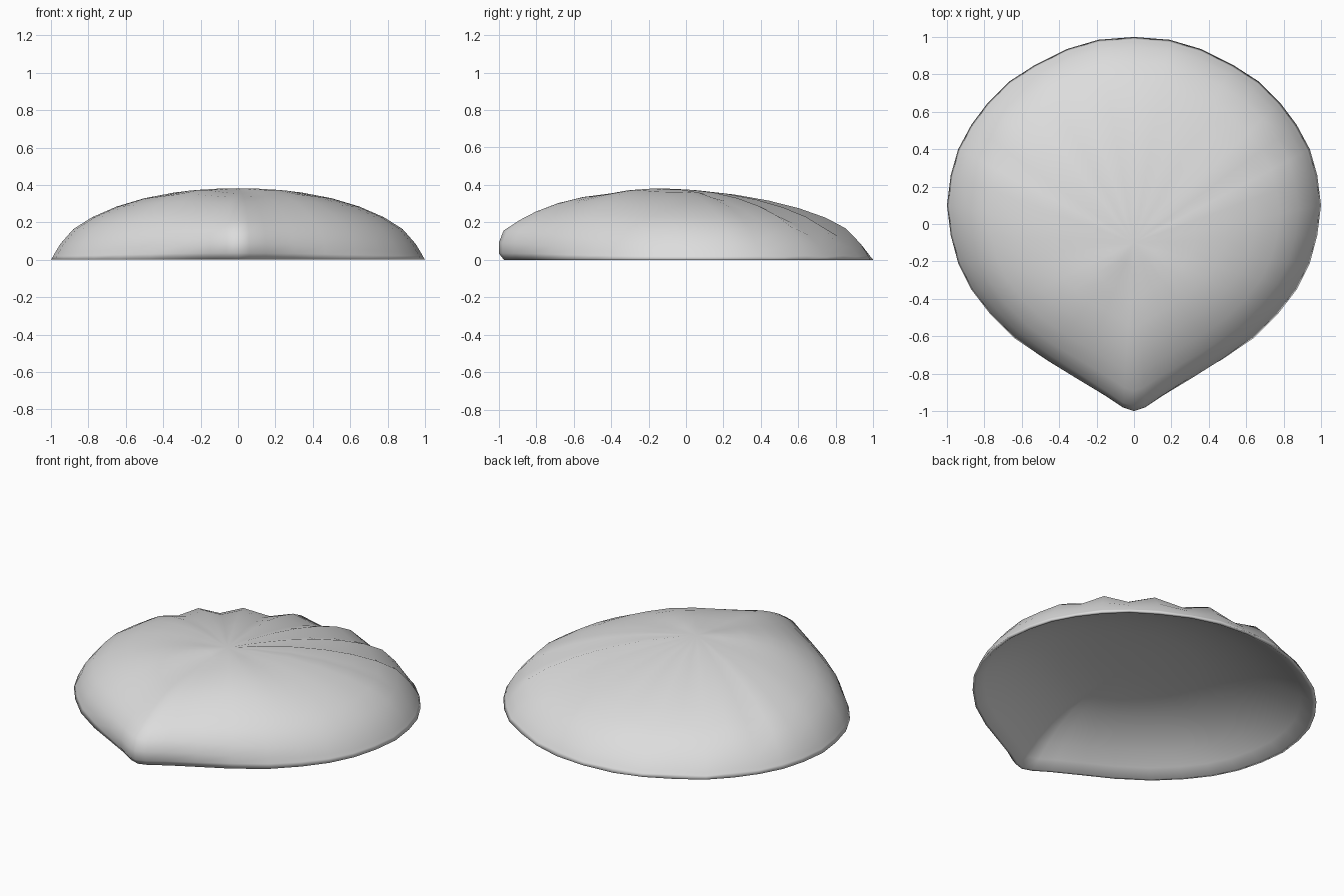
import bpy
import bmesh
import math

old = bpy.data.objects.get("Cube")
if old:
    bpy.data.objects.remove(old, do_unlink=True)

APEX_Y, APEX_Z = -0.1, 0.38
HOLLOW_Z = 0.255

# Half of the teardrop rim, from the back round to the pointed front
half_rim = [(0, 1), (.19, .985), (.36, .935), (.53, .85), (.67, .76), (.78, .65),
            (.87, .53), (.94, .4), (.98, .26), (1, .1), (.98, -.06), (.94, -.21),
            (.87, -.35), (.77, -.48), (.64, -.61), (.47, -.73), (.3, -.83),
            (.15, -.92), (.06, -.98), (0, -1)]
columns = [(x, y, i) for i, (x, y) in enumerate(half_rim)]
columns += [(-x, y, i) for x, y, i in reversed(columns[1:-1])]

# Dome profile: reach towards the rim, then height at back, side and front
rings = [(.15, .367, .375, .37), (.33, .34, .362, .355), (.5, .303, .33, .335),
         (.65, .258, .285, .302), (.78, .205, .228, .257), (.88, .145, .165, .21),
         (.95, .075, .085, .155), (.978, .035, .038, .09), (.988, .018, .02, .035),
         (1, 0, 0, 0)]
hollow_reaches = [.2, .4, .55, .7, .82, .92, .98]


def facing(x, y):
    """How far a rim direction points to the back (1) or the front (-1)."""
    return (y - APEX_Y) / math.hypot(x, y - APEX_Y)


def place(x, y, reach, z):
    return x * reach, APEX_Y + (y - APEX_Y) * reach, z


def dome_point(column, ring):
    """Point of the outer skin, with shallow folds fanning over the back."""
    x, y, index = column
    reach, back, side, front = ring
    c = facing(x, y)
    wb, wf = max(c, 0) ** 2, max(-c, 0) ** 2
    z = back * wb + front * wf + side * (1 - wb - wf)
    # Full shoulders on either side of the tip
    z += 0.07 * wf * (1 - wf) * math.sin(math.pi * reach)
    fade = max(0, min(1, (8 - index) / 3))
    fold = 0.024 * fade * min(reach, (1 - reach) * 10)
    z += fold if index % 2 else -fold
    # The tip bulges slightly over its foot
    tip = max(-c, 0) ** 8
    if reach == 1:
        reach -= 0.03 * tip
    elif reach > 0.9:
        reach = min(1, reach + 0.022 * tip)
    return place(x, y, reach, z)


def hollow_point(column, reach):
    """Point of the smooth, shallower hollow underneath."""
    x, y, index = column
    z = HOLLOW_Z * (1 - (reach / hollow_reaches[-1]) ** 3)
    tip = max(-facing(x, y), 0) ** 8
    return place(x, y, reach * (1 - 0.03 * tip), z)


def build_shell():
    bm = bmesh.new()
    n = len(columns)
    dome = [[bm.verts.new(dome_point(c, r)) for c in columns] for r in rings]
    hollow = [[bm.verts.new(hollow_point(c, r)) for c in columns]
              for r in hollow_reaches]
    for row, z in ((dome[0], APEX_Z), (hollow[0], HOLLOW_Z)):
        apex = bm.verts.new((0, APEX_Y, z))
        for k in range(n):
            bm.faces.new((apex, row[k], row[(k + 1) % n]))
    # Outer skin, rim and hollow are joined as one strip of rows
    rows = dome + hollow[::-1]
    for a, b in zip(rows, rows[1:]):
        for k in range(n):
            j = (k + 1) % n
            bm.faces.new((a[k], b[k], b[j], a[j]))
    bmesh.ops.recalc_face_normals(bm, faces=bm.faces)
    for face in bm.faces:
        face.smooth = True
    mesh = bpy.data.meshes.new("shell")
    bm.to_mesh(mesh)
    bm.free()
    return mesh


# Plain pale grey
grey = bpy.data.materials.new("pale_grey")
grey.use_nodes = True
colour = (0.72, 0.72, 0.72, 1)
grey.diffuse_color = colour
grey.node_tree.nodes["Principled BSDF"].inputs["Base Color"].default_value = colour

# Hollow teardrop shell
shell = bpy.data.objects.new("shell", build_shell())
shell.data.materials.append(grey)
bpy.context.collection.objects.link(shell)
